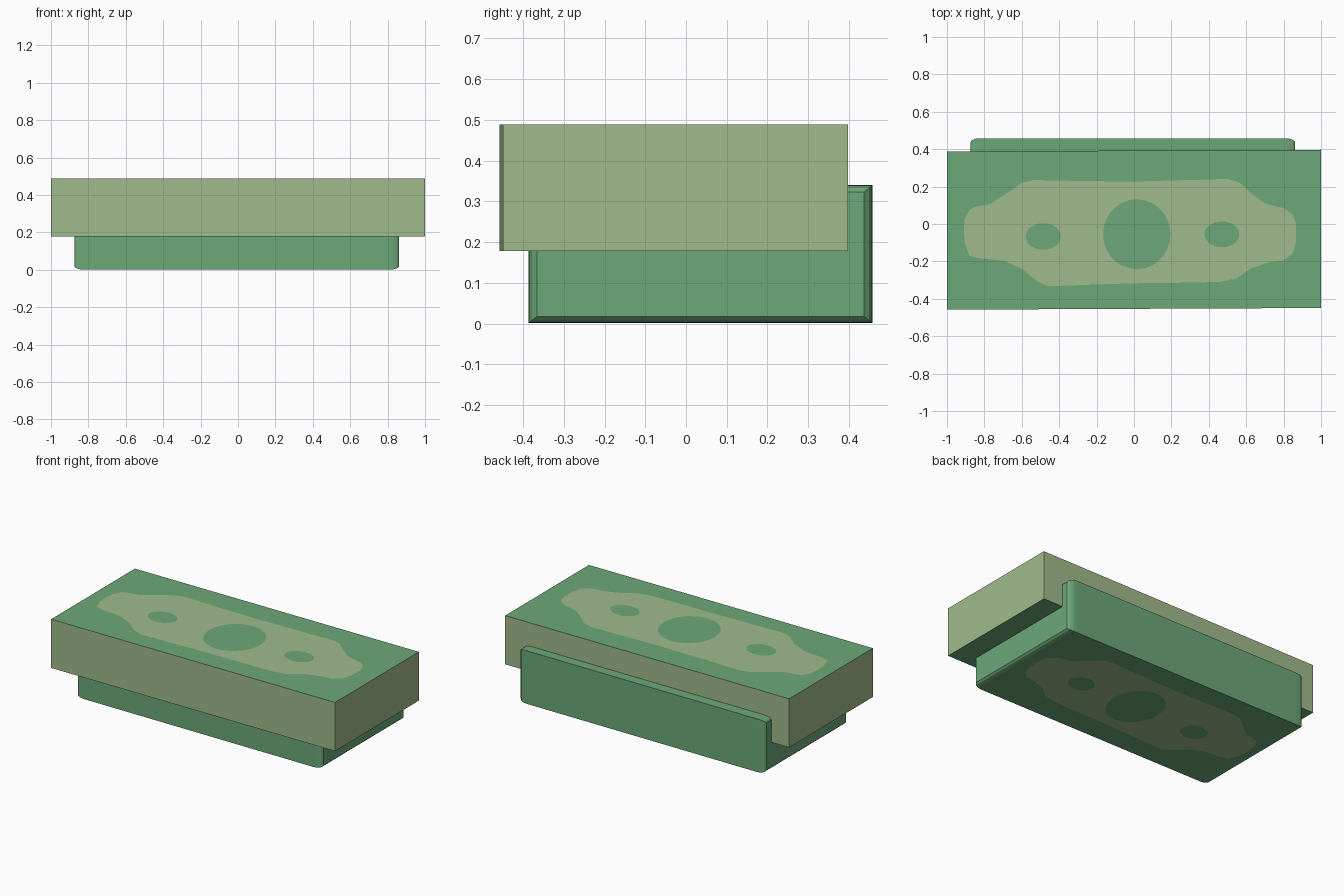
import bpy, bmesh, math

if "Cube" in bpy.data.objects:
    bpy.data.objects.remove(bpy.data.objects["Cube"])


def material(name, rgb):
    m = bpy.data.materials.new(name)
    m.diffuse_color = (*rgb, 1)
    m.use_nodes = True
    m.node_tree.nodes["Principled BSDF"].inputs["Base Color"].default_value = m.diffuse_color
    return m


GREEN = material("bill green", (0.152, 0.393, 0.191))
PALE = material("pale green", (0.352, 0.497, 0.262))


def finish(bm, name, mats):
    me = bpy.data.meshes.new(name)
    bm.to_mesh(me)
    bm.free()
    for m in mats:
        me.materials.append(m)
    ob = bpy.data.objects.new(name, me)
    bpy.context.collection.objects.link(ob)
    return ob


def loft(rings):
    """Skin a list of four-point rings and cap both ends."""
    bm = bmesh.new()
    rows = [[bm.verts.new(p) for p in r] for r in rings]
    for a, b in zip(rows, rows[1:]):
        for i in range(4):
            j = (i + 1) % 4
            bm.faces.new((a[i], a[j], b[j], b[i]))
    bm.faces.new(rows[0])
    bm.faces.new(rows[-1])
    bmesh.ops.recalc_face_normals(bm, faces=bm.faces)
    return bm


# Upper bundle: slightly skewed block, green faces above and below, pale paper sides
corners = [(-1, -0.458), (1, -0.449), (1, 0.397), (-1, 0.388)]
bm = loft([[(x, y, z) for x, y in corners] for z in (0.178, 0.489)])
for f in bm.faces:
    f.material_index = 0 if abs(f.normal.z) > 0.5 else 1
finish(bm, "upper_bundle", (GREEN, PALE))

# Lower bundle: block whose two ends are rounded off
X0, X1, Y0, Y1, Z0, Z1 = -0.875, 0.862, -0.387, 0.458, 0.001, 0.34
steps = [(0, 0.021), (0.010, 0.009), (0.030, 0.002), (0.055, 0)]
sections = [(X0 + d, i) for d, i in steps] + [(X1 - d, i) for d, i in reversed(steps)]
rings = []
for x, i in sections:
    k = i * 0.8
    rings.append([(x, Y0 + i, Z0 + k), (x, Y1 - i, Z0 + k),
                  (x, Y1 - i, Z1 - k), (x, Y0 + i, Z1 - k)])
finish(loft(rings), "lower_bundle", (GREEN,))

# Printed panel outline
outline = [
    (-0.91, -0.03), (-0.905, 0.03), (-0.88, 0.075), (-0.85, 0.092), (-0.77, 0.105),
    (-0.68, 0.165), (-0.60, 0.22), (-0.54, 0.235), (-0.3, 0.23), (0, 0.227),
    (0.3, 0.235), (0.50, 0.241), (0.56, 0.225), (0.62, 0.17), (0.70, 0.11),
    (0.80, 0.085), (0.85, 0.05), (0.867, 0), (0.867, -0.09), (0.85, -0.155),
    (0.80, -0.195), (0.72, -0.205), (0.62, -0.24), (0.55, -0.29), (0.46, -0.31),
    (0.2, -0.315), (0, -0.317), (-0.3, -0.327), (-0.46, -0.333), (-0.52, -0.305),
    (-0.60, -0.24), (-0.70, -0.195), (-0.82, -0.185), (-0.88, -0.17), (-0.905, -0.1),
]


def oval(cx, cy, rx, ry, n=28):
    return [(cx + rx * math.cos(2 * math.pi * i / n), cy + ry * math.sin(2 * math.pi * i / n))
            for i in range(n)]


loops = [outline, oval(0.015, -0.055, 0.18, 0.187),
         oval(-0.485, -0.067, 0.094, 0.071), oval(0.47, -0.055, 0.093, 0.069)]


def printed_panel(name, z, up, sx=1.0, dy=0.0):
    """Flat panel with three oval openings, facing up or down."""
    bm = bmesh.new()
    for loop in loops:
        vs = [bm.verts.new((x * sx, y + dy, z)) for x, y in loop]
        for a, b in zip(vs, vs[1:] + vs[:1]):
            bm.edges.new((a, b))
    bmesh.ops.triangle_fill(bm, edges=bm.edges[:], use_beauty=True, normal=(0, 0, 1))
    bm.normal_update()
    bmesh.ops.reverse_faces(bm, faces=[f for f in bm.faces if (f.normal.z > 0) != up])
    finish(bm, name, (PALE,))


printed_panel("top_print", 0.490, True)
printed_panel("bottom_print", 0.0, False, 0.88, 0.085)
